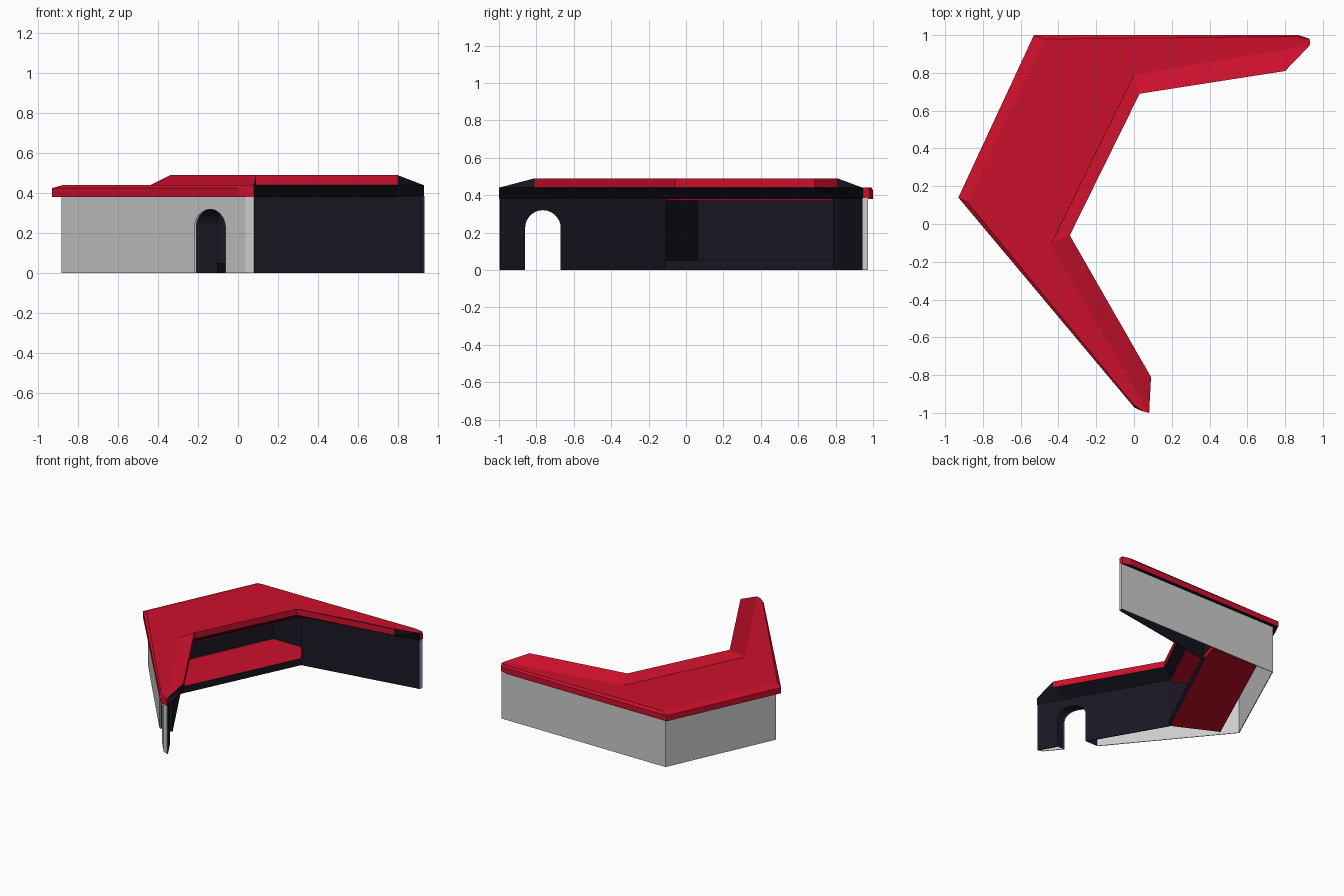
import bpy, bmesh, math

if "Cube" in bpy.data.objects:
    bpy.data.objects.remove(bpy.data.objects["Cube"])


def material(name, rgb):
    m = bpy.data.materials.new(name)
    m.diffuse_color = (*rgb, 1)
    m.use_nodes = True
    m.node_tree.nodes["Principled BSDF"].inputs["Base Color"].default_value = m.diffuse_color
    return m


RED = material("red", (0.60, 0.005, 0.025))
DARK = material("dark", (0.010, 0.008, 0.016))
GREY = material("grey", (0.55, 0.55, 0.55))


def loft(name, sections, mats, pick=lambda i, j: 0, closed=True, caps=True):
    """Skin a row of matching cross-sections; pick(i, j) chooses the material."""
    bm = bmesh.new()
    rows = [[bm.verts.new(p) for p in s] for s in sections]
    n = len(rows[0])
    for i in range(len(rows) - 1):
        for j in range(n if closed else n - 1):
            k = (j + 1) % n
            f = bm.faces.new((rows[i][j], rows[i][k], rows[i + 1][k], rows[i + 1][j]))
            f.material_index = pick(i, j)
    if caps:
        bm.faces.new(rows[0])
        bm.faces.new(rows[-1])
    bmesh.ops.remove_doubles(bm, verts=bm.verts, dist=1e-4)
    bmesh.ops.recalc_face_normals(bm, faces=bm.faces)
    me = bpy.data.meshes.new(name)
    bm.to_mesh(me)
    bm.free()
    for m in mats:
        me.materials.append(m)
    ob = bpy.data.objects.new(name, me)
    bpy.context.collection.objects.link(ob)
    return ob


def wall(name, path, z0, z1, mat):
    """Thin upright panel following a plan path."""
    ob = loft(name, [[(x, y, z0), (x, y, z1)] for x, y in path], [mat],
              closed=False, caps=False)
    s = ob.modifiers.new("thickness", 'SOLIDIFY')
    s.thickness = 0.006
    s.offset = 0
    return ob


def slab(name, outline, z0, z1, mat):
    return loft(name, [[(x, y, z) for x, y in outline] for z in (z0, z1)], [mat])


# roof: stations along the building (outer edge, valley line, raised inner edge, edge height)
stations = [((0.93, 0.98), (0.93, 0.945), (0.93, 0.945), 0.44),
            ((0.87, 1.0), (0.80, 0.925), (0.80, 0.81), 0.49),
            ((-0.53, 1.0), (0.0, 0.79), (0.03, 0.69), 0.49),
            ((-0.93, 0.14), (-0.44, -0.11), (-0.34, -0.06), 0.49),
            ((0.0, -0.97), (-0.03, -0.81), (0.09, -0.81), 0.49),
            ((0.04, -0.99), (0.08, -1.0), (0.08, -1.0), 0.44)]
sections = []
for o, v, e, h in stations:
    b = [o[k] + 0.1 * (v[k] - o[k]) for k in (0, 1)]
    sections.append([(*o, 0.38), (*o, 0.425), (*b, 0.44), (*v, 0.44),
                     (*e, h), (*e, 0.44), (*v, 0.38)])
# soffit, underside and the inner faces at both tips are dark
loft("roof", sections, [RED, DARK],
     lambda i, j: 1 if j in (5, 6) or (j == 4 and i in (0, 4)) else 0)

# outer shell
outer = [(0.04, -0.98), (-0.88, 0.14), (-0.50, 0.97), (0.93, 0.97)]
outer_wall = wall("outer_wall", [(0.08, -0.995)] + outer + [(0.927, 0.945)], 0, 0.385, GREY)

# base trim with a sloping top
trim = [(0.05, -0.99), (-0.895, 0.14), (-0.51, 0.985), (0.93, 0.985)]
base_trim = loft("base_trim", [[(*a, 0), (*b, 0), (*b, 0.045), (*a, 0.06)]
                               for a, b in zip(outer, trim)], [RED])

# courtyard walls
front_inner = wall("front_inner_wall", [(0.08, -0.995), (-0.43, -0.11)], 0, 0.385, DARK)
wall("back_inner_wall", [(0.0, 0.79), (0.928, 0.945)], 0, 0.385, DARK)

# recess in the middle section
recess = [(-0.43, -0.11), (-0.77, 0.06), (-0.36, 0.955), (0.05, 0.955), (0.0, 0.79)]
slab("recess_floor", recess, 0.002, 0.05, RED)
slab("recess_ceiling", recess, 0.372, 0.379, RED)
wall("recess_wall", recess, 0.04, 0.378, DARK)
wall("recess_sill", [recess[0], recess[-1]], 0, 0.052, DARK)

# arched passage running along x through the front wing
cy, r, spring = -0.765, 0.095, 0.225
arch = [(cy + r * math.cos(a), spring + r * math.sin(a))
        for a in [math.pi * i / 14 for i in range(15)]]


def at(y, p, q):
    """x on the plan line p-q at a given y."""
    return p[0] + (q[0] - p[0]) * (y - p[1]) / (q[1] - p[1])


profile = [(cy + r, 0)] + arch + [(cy - r, 0)]
loft("passage_lining",
     [[(at(y, outer[0], outer[1]), y, z) for y, z in profile],
      [(at(y, (0.08, -0.995), (-0.43, -0.11)), y, z) for y, z in profile]],
     [DARK], closed=False, caps=False)

cut = [(cy + r, -0.1)] + arch + [(cy - r, -0.1)]
cutter = loft("passage_cutter", [[(x, y, z) for y, z in cut] for x in (-0.4, 0.25)], [DARK])
cutter.hide_render = True
cutter.hide_set(True)
for ob in (outer_wall, base_trim, front_inner):
    m = ob.modifiers.new("passage", 'BOOLEAN')
    m.operation = 'DIFFERENCE'
    m.solver = 'EXACT'
    m.object = cutter
